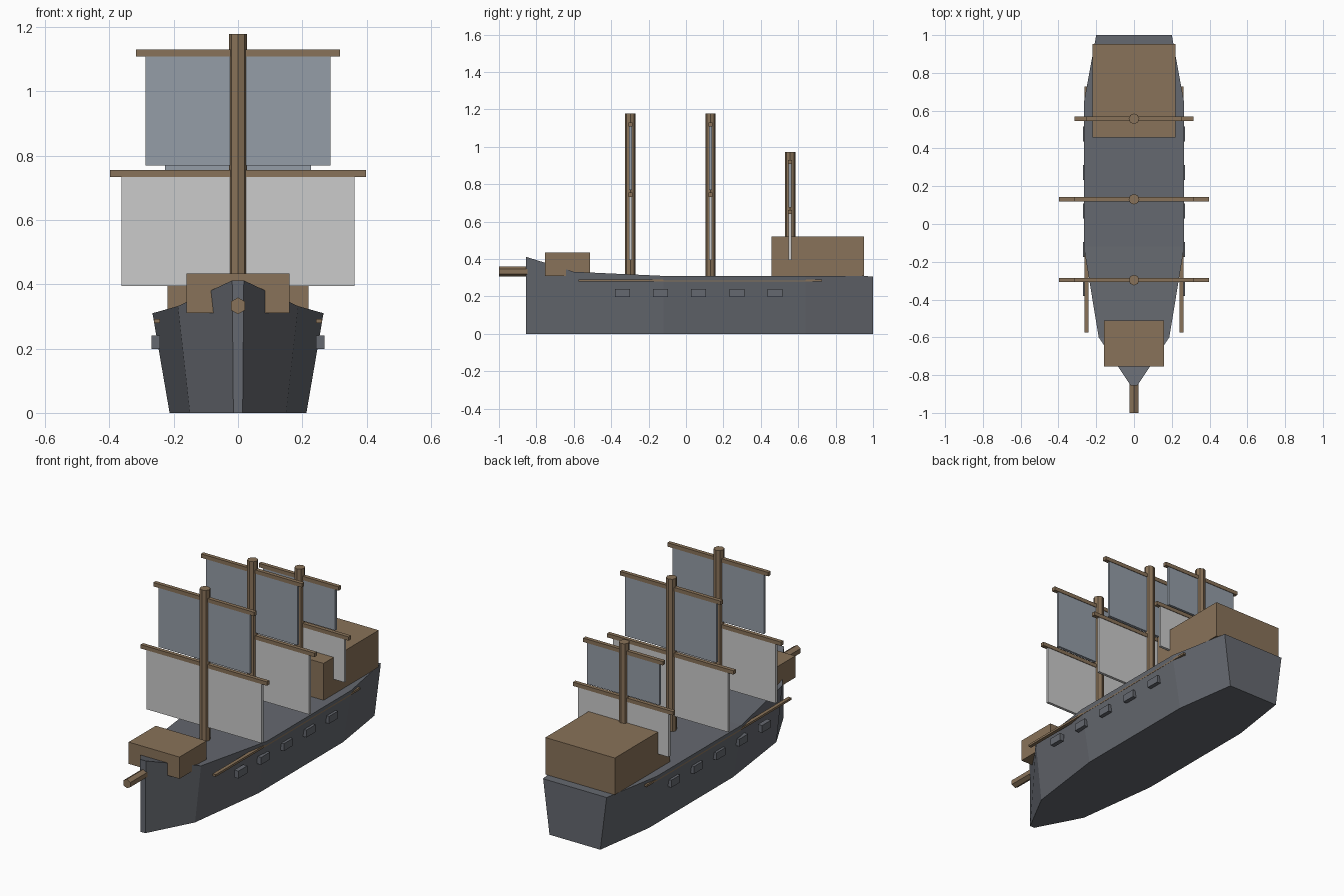
import bpy, bmesh, math

if "Cube" in bpy.data.objects:
    bpy.data.objects.remove(bpy.data.objects["Cube"])


def mat(name, col):
    m = bpy.data.materials.new(name)
    m.diffuse_color = (*col, 1)
    m.use_nodes = True
    m.node_tree.nodes["Principled BSDF"].inputs["Base Color"].default_value = m.diffuse_color
    return m


WOOD = mat("wood", (0.25, 0.17, 0.10))
HULL = mat("hull_grey", (0.13, 0.14, 0.16))
CANVAS = mat("light_canvas", (0.62, 0.62, 0.61))
TOPCANVAS = mat("blue_grey_canvas", (0.30, 0.34, 0.39))


def finish(name, bm, material):
    bmesh.ops.recalc_face_normals(bm, faces=bm.faces)
    me = bpy.data.meshes.new(name)
    bm.to_mesh(me)
    bm.free()
    ob = bpy.data.objects.new(name, me)
    bpy.context.collection.objects.link(ob)
    me.materials.append(material)
    return ob


def box(name, x, y, z, material):
    """Box from (min, max) ranges."""
    bm = bmesh.new()
    bmesh.ops.create_cube(bm, size=1)
    for v in bm.verts:
        for i, (a, b) in enumerate((x, y, z)):
            v.co[i] = a if v.co[i] < 0 else b
    return finish(name, bm, material)


def pole(name, sides, r, length, loc, rot, material):
    bpy.ops.mesh.primitive_cylinder_add(vertices=sides, radius=r, depth=length,
                                        location=loc, rotation=rot)
    ob = bpy.context.object
    ob.name = name
    ob.data.materials.append(material)
    return ob


# Hull: trapezoid sections (y, deck half width, deck height) lofted bow to stern
sections = [(-0.855, 0.018, 0.412), (-0.60, 0.187, 0.332), (-0.12, 0.266, 0.31),
            (0.64, 0.266, 0.31), (1.0, 0.20, 0.308)]
bm = bmesh.new()
rings = [[bm.verts.new(p) for p in ((-w * 0.8, y, 0), (w * 0.8, y, 0), (w, y, h), (-w, y, h))]
         for y, w, h in sections]
for a, b in zip(rings, rings[1:]):
    for i in range(4):
        j = (i + 1) % 4
        bm.faces.new((a[i], a[j], b[j], b[i]))
bm.faces.new(rings[0])
bm.faces.new(rings[-1])
finish("hull", bm, HULL)

# Raised decks and bowsprit
box("forecastle", (-0.16, 0.16), (-0.755, -0.512), (0.31, 0.434), WOOD)
box("aftcastle", (-0.219, 0.219), (0.458, 0.953), (0.31, 0.52), WOOD)
pole("bowsprit", 6, 0.026, 0.3, (0, -0.85, 0.333), (math.pi / 2, 0, 0), WOOD)

# Side rails and gun ports
for side, s in (("right", 1), ("left", -1)):
    def span(a, b):
        return tuple(sorted((a * s, b * s)))
    box(f"rail_{side}", span(0.242, 0.262), (-0.575, 0.727), (0.28, 0.292), WOOD)
    for i in range(5):
        y = -0.34 + 0.204 * i
        box(f"gun_port_{side}_{i + 1}", span(0.243, 0.269), (y - 0.04, y + 0.04),
            (0.198, 0.24), HULL)


# Masts with two yards and two square sails each
def rig(name, y, top, k, lower_z, upper_z, sail_split):
    pole(f"{name}_mast", 8, 0.028, top - 0.31, (0, y, (top + 0.31) / 2), (0, 0, 0), WOOD)
    for tag, z, half in (("lower", lower_z, 0.398), ("upper", upper_z, 0.318)):
        box(f"{name}_{tag}_yard", (-half * k, half * k), (y - 0.011, y + 0.011),
            (z - 0.011, z + 0.011), WOOD)
    for tag, half, z0, z1, m in (("lower", 0.362, 0.395, lower_z, CANVAS),
                                 ("upper", 0.288, sail_split, upper_z, TOPCANVAS)):
        box(f"{name}_{tag}_sail", (-half * k, half * k), (y - 0.008, y + 0.008),
            (z0, z1), m)


rig("fore", -0.297, 1.178, 1.0, 0.744, 1.119, 0.77)
rig("main", 0.131, 1.178, 1.0, 0.744, 1.119, 0.77)
rig("mizzen", 0.557, 0.973, 0.79, 0.652, 0.92, 0.675)
